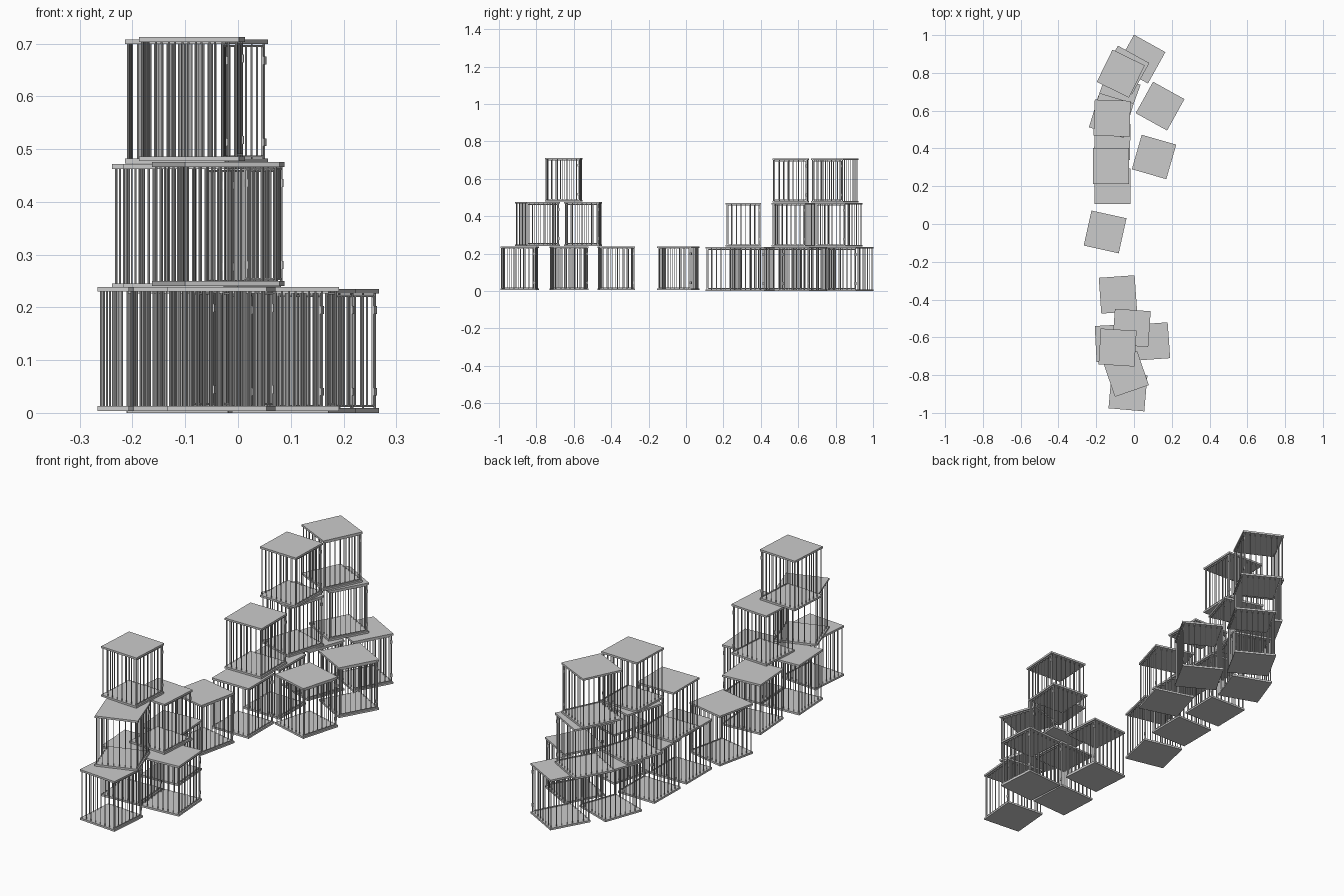
import bpy, bmesh
from math import radians
from mathutils import Matrix, Vector

if "Cube" in bpy.data.objects:
    bpy.data.objects.remove(bpy.data.objects["Cube"])

W, H, T = 0.19, 0.235, 0.009      # cage width, height, plate thickness
E = W / 2 - 0.006                 # bar line, inset from the plate edge
R = 0.0019                        # bar radius
N = 8                             # bars per side


def box(bm, centre, size):
    m = Matrix.Translation(centre) @ Matrix.Diagonal((*size, 1))
    bmesh.ops.create_cube(bm, size=1, matrix=m)


def bar(bm, x, y, z0, z1, r=R):
    bmesh.ops.create_cone(bm, cap_ends=True, segments=8, radius1=r, radius2=r, depth=z1 - z0,
                          matrix=Matrix.Translation((x, y, (z0 + z1) / 2)))


def finish(bm, name):
    me = bpy.data.meshes.new(name)
    bm.to_mesh(me)
    bm.free()
    return me


# floor and roof plates
bm = bmesh.new()
for z in (T / 2, H - T / 2):
    box(bm, (0, 0, z), (W, W, T))
plates = finish(bm, "plates")

# corner posts and bars on the three fixed sides
bm = bmesh.new()
for sx in (-1, 1):
    for sy in (-1, 1):
        bar(bm, sx * E, sy * E, T, H - T, R * 1.3)
for i in range(1, N - 1):
    t = -E + 2 * E * i / (N - 1)
    bar(bm, -E, t, T, H - T)
    bar(bm, t, -E, T, H - T)
    bar(bm, t, E, T, H - T)
bars = finish(bm, "bars")

# door on the right side: frame, bars and two hinges
bm = bmesh.new()
z0, z1, d = T + 0.004, H - T - 0.004, E - 0.006
for z in (z0, z1):
    box(bm, (E, 0, z), (0.004, 2 * d, 0.004))
for s in (-1, 1):
    box(bm, (E, s * d, H / 2), (0.004, 0.004, z1 - z0))
for i in range(1, N - 1):
    bar(bm, E, -d + 2 * d * i / (N - 1), z0, z1)
for z in (0.04, H - 0.04):
    box(bm, (E + 0.001, E - 0.003, z), (0.006, 0.011, 0.015))
door = finish(bm, "door")

# x, y, level, turn in degrees
layout = [
    (0.037, 0.873, 0, -29), (-0.087, 0.68, 0, -20), (-0.115, 0.435, 0, -1),
    (-0.114, 0.20, 0, 0), (-0.153, -0.042, 0, -12.5), (0.138, 0.624, 0, -29),
    (0.106, 0.355, 0, -16), (-0.085, -0.373, 0, 4), (0.09, -0.622, 0, 4),
    (-0.108, -0.63, 0, 3), (-0.032, -0.889, 0, -5),
    (-0.048, 0.815, 1, -29), (-0.12, 0.575, 1, -17), (-0.122, 0.307, 1, 0),
    (-0.013, -0.55, 1, -4), (-0.042, -0.794, 1, 19),
    (-0.07, 0.796, 2, -26), (-0.116, 0.56, 2, -2), (-0.087, -0.654, 2, -3.5),
]
for i, (x, y, level, turn) in enumerate(layout):
    lift = 0.004 if y < 0.05 else 0
    for part, me in (("plates", plates), ("bars", bars), ("door", door)):
        ob = bpy.data.objects.new(f"cage_{i + 1}_{part}", me)
        ob.location = (x, y, level * 0.2365 + lift)
        ob.rotation_euler.z = radians(turn)
        bpy.context.collection.objects.link(ob)
